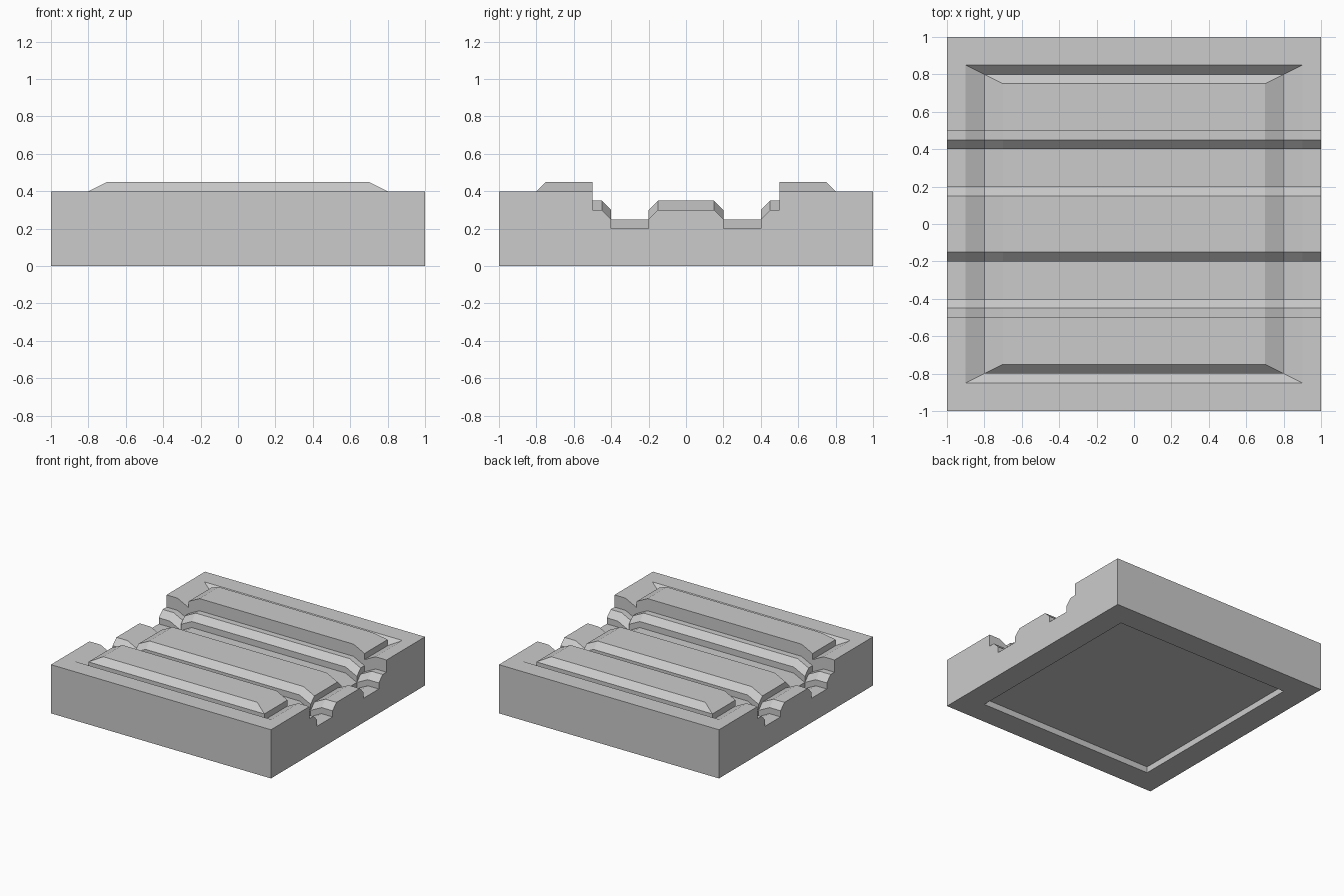
import bpy
import bmesh

if "Cube" in bpy.data.objects:
    bpy.data.objects.remove(bpy.data.objects["Cube"])

# Half of the channelled cross-section (y, z); mirrored for the other half
HALF = [(-0.5, 0.4), (-0.5, 0.3), (-0.45, 0.3), (-0.4, 0.25),
        (-0.4, 0.2), (-0.2, 0.2), (-0.2, 0.25), (-0.15, 0.3)]
PROFILE = HALF + [(-y, z) for y, z in reversed(HALF)]

# Top rings, outside to centre: half width x, half depth y, height offset
# (tile edge, groove rim, groove bottom, panel lip, panel top)
RINGS = [(1, 1, 0), (0.9, 0.85, 0), (0.8, 0.8, -0.05),
         (0.8, 0.8, 0), (0.7, 0.75, 0.05)]

bm = bmesh.new()


def profile_ring(hx, hy, dz):
    side = [(-hy, 0.4)] + PROFILE + [(hy, 0.4)]
    right = [bm.verts.new((hx, y, z + dz)) for y, z in side]
    left = [bm.verts.new((-hx, y, z + dz)) for y, z in reversed(side)]
    return right + left


def square_ring(h, z):
    return [bm.verts.new((x * h, y * h, z))
            for x, y in ((1, -1), (1, 1), (-1, 1), (-1, -1))]


def bridge(a, b):
    for i in range(len(a)):
        j = (i + 1) % len(a)
        # a vertical profile edge moved straight up has no area
        pts = [a[i].co, a[j].co, b[j].co, b[i].co]
        if len({(round(p.x, 4), round(p.y, 4)) for p in pts}) > 1:
            bm.faces.new((a[i], a[j], b[j], b[i]))


# Top surface: border, V-groove and raised panel following the channels
rings = [profile_ring(*r) for r in RINGS]
for outer, inner in zip(rings, rings[1:]):
    bridge(outer, inner)
top = rings[-1]
n = len(top) // 2
for k in range(n - 1):
    bm.faces.new((top[k], top[k + 1], top[-2 - k], top[-1 - k]))

# Underside with shallow square recess
recess, rim, base = square_ring(0.8, 0.05), square_ring(0.8, 0), square_ring(1, 0)
bm.faces.new(recess[::-1])
bridge(recess, rim)
bridge(rim, base)

# Outer walls
edge = rings[0]
b = base
bm.faces.new([b[0], b[1]] + edge[:n][::-1])
bm.faces.new([b[2], b[3]] + edge[n:][::-1])
bm.faces.new((b[1], b[2], edge[n], edge[n - 1]))
bm.faces.new((b[3], b[0], edge[0], edge[-1]))

mesh = bpy.data.meshes.new("floor_tile")
bm.to_mesh(mesh)
bm.free()
bpy.context.collection.objects.link(bpy.data.objects.new("floor_tile", mesh))
